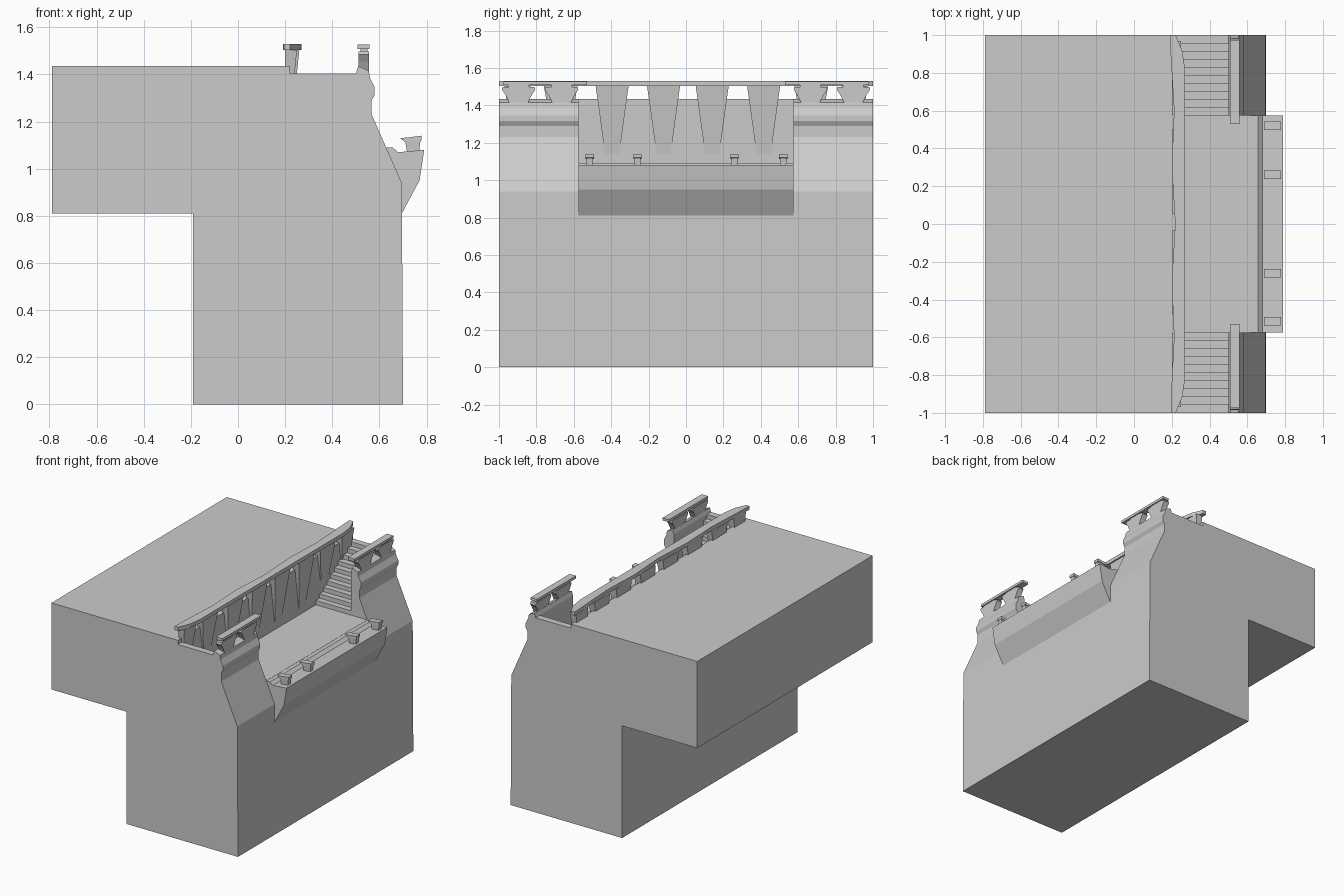
import bpy, bmesh
from mathutils import Vector

if "Cube" in bpy.data.objects:
    bpy.data.objects.remove(bpy.data.objects["Cube"])


def loft(name, bottom, top):
    """Closed solid between two matching loops of 3D points."""
    bm = bmesh.new()
    a = [bm.verts.new(p) for p in bottom]
    b = [bm.verts.new(p) for p in top]
    n = len(a)
    bm.faces.new(a)
    bm.faces.new(b[::-1])
    for i in range(n):
        j = (i + 1) % n
        bm.faces.new((a[i], b[i], b[j], a[j]))
    bmesh.ops.recalc_face_normals(bm, faces=bm.faces)
    me = bpy.data.meshes.new(name)
    bm.to_mesh(me)
    bm.free()
    ob = bpy.data.objects.new(name, me)
    bpy.context.collection.objects.link(ob)
    return ob


def prism(name, pts, axis, lo, hi):
    """Extrude a 2D profile along the given axis."""
    def at(t):
        return [Vector(p[:axis] + (t,) + p[axis:]) for p in pts]
    return loft(name, at(lo), at(hi))


def rect(x0, x1, y0, y1, z):
    return [(x0, y0, z), (x1, y0, z), (x1, y1, z), (x0, y1, z)]


def combine(ob, other, op):
    m = ob.modifiers.new("bool", 'BOOLEAN')
    m.operation, m.solver, m.object = op, 'EXACT', other
    bpy.context.view_layer.objects.active = ob
    bpy.ops.object.modifier_apply(modifier=m.name)
    bpy.data.objects.remove(other)


FLOOR, DECK, HALF = 1.09, 1.405, 0.575

# Stepped cliff body with the moulded parapet along its edge
body = prism("cliff_body", [
    (-0.79, 0.81), (-0.19, 0.81), (-0.19, 0), (0.70, 0), (0.695, 0.94),
    (0.567, 1.23), (0.567, 1.29), (0.58, 1.315), (0.58, 1.345), (0.56, 1.385),
    (0.555, 1.415), (0.535, 1.425), (0.51, 1.435), (0.50, DECK),
    (0.22, DECK), (0.22, 1.435), (-0.79, 1.435)], 1, -1, 1)

# Sunken landing
combine(body, prism("landing_cutter", [(0.22, FLOOR), (0.9, FLOOR), (0.9, 1.7),
                                       (0.22, 1.7)], 1, -HALF, HALF), 'DIFFERENCE')

# Stair flights descending from both ends
STEPS = 9
for s in (-1, 1):
    tread, rise = 0.042, (DECK - FLOOR) / (STEPS + 1)
    pts = [(s * (HALF - 0.02), 1.42), (s * (HALF - 0.02), FLOOR + rise)]
    for i in range(STEPS):
        y, z = HALF + tread * (i + 1), FLOOR + rise * (i + 1)
        pts.append((s * y, z))
        pts.append((s * y, z + rise if i < STEPS - 1 else 1.42))
    combine(body, prism("stair_cutter", pts, 0, 0.22, 0.50), 'DIFFERENCE')

# Projecting lip of the landing
lip = prism("landing_lip", [
    (0.60, 0.90), (0.60, FLOOR - 0.001), (0.657, FLOOR - 0.001), (0.68, 1.07),
    (0.79, 1.08), (0.77, 0.95), (0.695, 0.81), (0.66, 0.81)], 1, -HALF, HALF)
combine(body, lip, 'UNION')

# Long wavy handrail
back = [(0.195, -1), (0.195, -0.93), (0.212, -0.6), (0.20, -0.3), (0.218, 0),
        (0.20, 0.3), (0.212, 0.6), (0.19, 0.97), (0.19, 1)]
front = [(0.22, 1), (0.255, 0.92), (0.27, 0.82), (0.27, -0.82), (0.255, -0.92),
         (0.22, -1)]
prism("long_handrail", back + front, 2, 1.503, 1.53)

# Tapered buttress columns carrying the handrail
for y in (-0.395, -0.12, 0.14, 0.415):
    loft("wall_column", rect(0.205, 0.222, y - 0.038, y + 0.038, 1.14),
         rect(0.205, 0.26, y - 0.088, y + 0.088, 1.503))
    loft("column_back", rect(0.205, 0.23, y - 0.065, y + 0.065, 1.43),
         rect(0.205, 0.23, y - 0.08, y + 0.08, 1.503))
for s in (-1, 1):
    for y, w in ((0.67, 0.09), (0.9, 0.07)):
        loft("end_column", rect(0.20, 0.225, s * y - w * 0.5, s * y + w * 0.5, 1.25),
             rect(0.20, 0.25, s * y - w, s * y + w, 1.503))

# Short parapet rails and their flared posts
for s in (-1, 1):
    prism("parapet_rail", [(0.507, s * 0.53), (0.558, s * 0.53),
                           (0.558, s * 0.975), (0.507, s * 0.975)], 2, 1.508, 1.527)
    for y in (0.895, 0.665):
        y *= s
        prism("parapet_post", [
            (y - 0.05, 1.415), (y + 0.05, 1.415), (y + 0.07, 1.455),
            (y + 0.09, 1.485), (y + 0.085, 1.498), (y - 0.085, 1.498),
            (y - 0.09, 1.485), (y - 0.07, 1.455)], 0, 0.512, 0.555)
        loft("post_neck", rect(0.52, 0.55, y - 0.055, y + 0.055, 1.495),
             rect(0.52, 0.55, y - 0.055, y + 0.055, 1.51))

# Mooring bollards with a pointed cap
for y in (-0.515, -0.26, 0.26, 0.52):
    loft("bollard_stem", rect(0.717, 0.768, y - 0.015, y + 0.015, 1.07),
         rect(0.708, 0.775, y - 0.018, y + 0.018, 1.125))
    prism("bollard_cap", [(0.688, 1.13), (0.71, 1.112), (0.778, 1.12),
                          (0.778, 1.14), (0.725, 1.133)], 1, y - 0.022, y + 0.022)
